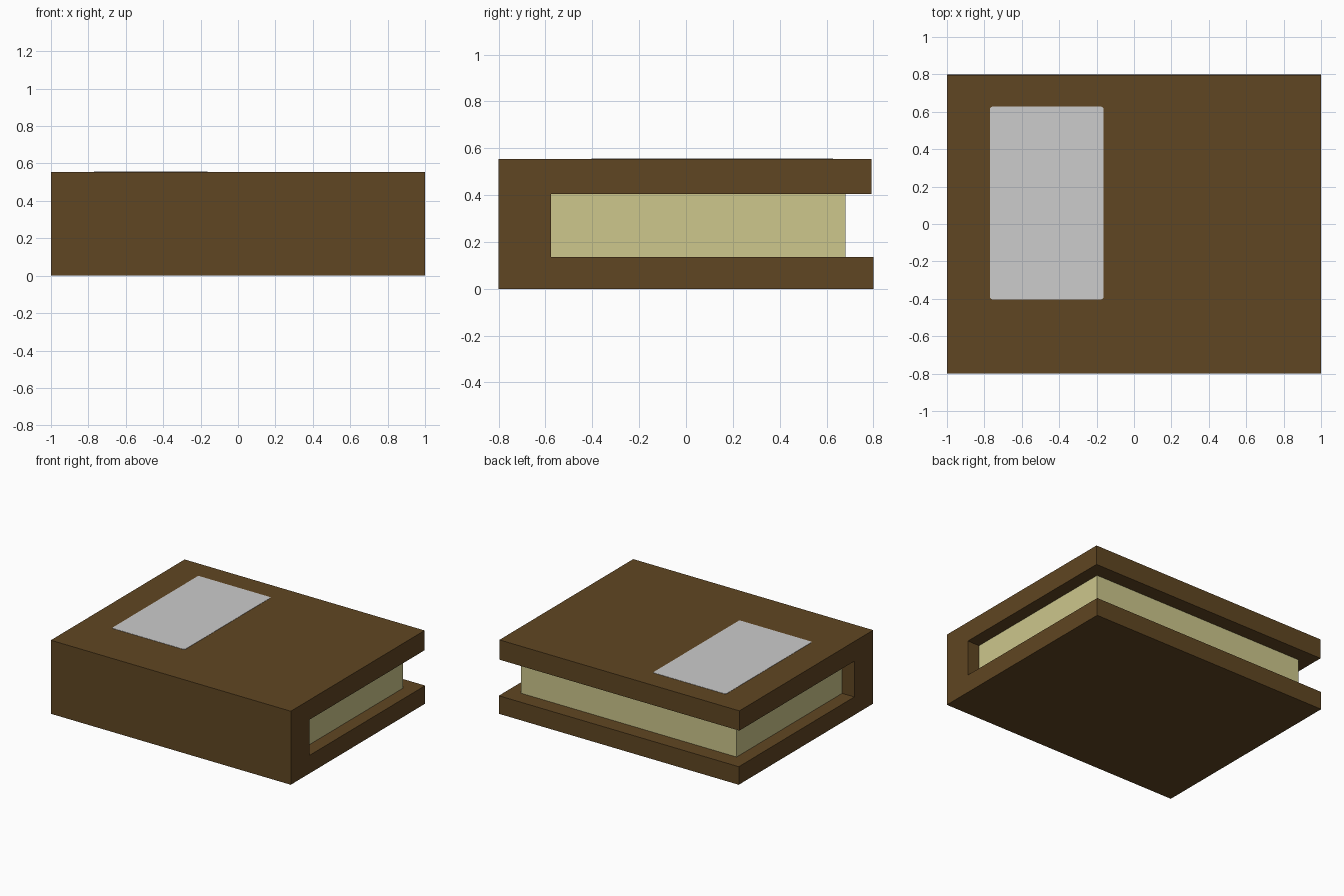
import bpy, math

if "Cube" in bpy.data.objects:
    bpy.data.objects.remove(bpy.data.objects["Cube"])


def material(name, rgb):
    m = bpy.data.materials.new(name)
    m.diffuse_color = (*rgb, 1)
    m.use_nodes = True
    m.node_tree.nodes["Principled BSDF"].inputs["Base Color"].default_value = m.diffuse_color
    return m


def prism(name, outline, axis, lo, hi, mat):
    """Extrude a 2D outline: axis 'x' takes (y, z) points, axis 'z' takes (x, y)."""
    n = len(outline)
    verts = [((t, a, b) if axis == 'x' else (a, b, t)) for t in (lo, hi) for a, b in outline]
    faces = [list(range(n))[::-1], list(range(n, 2 * n))]
    faces += [[i, (i + 1) % n, n + (i + 1) % n, n + i] for i in range(n)]
    mesh = bpy.data.meshes.new(name)
    mesh.from_pydata(verts, [], faces)
    mesh.materials.append(mat)
    obj = bpy.data.objects.new(name, mesh)
    bpy.context.collection.objects.link(obj)
    return obj


def rounded_rect(x0, x1, y0, y1, r, steps=3):
    pts = []
    for k, (cx, cy) in enumerate([(x1 - r, y1 - r), (x0 + r, y1 - r), (x0 + r, y0 + r), (x1 - r, y0 + r)]):
        for i in range(steps + 1):
            a = math.pi / 2 * (k + i / steps)
            pts.append((cx + r * math.cos(a), cy + r * math.sin(a)))
    return pts


brown = material("brown leather", (0.117, 0.061, 0.016))
cream = material("cream paper", (0.61, 0.57, 0.262))
grey = material("light grey", (0.604, 0.604, 0.604))

# Cover: C-shaped section of spine plus top and bottom boards
prism("cover", [(-0.8, 0), (0.8, 0), (0.8, 0.136), (-0.576, 0.136),
                (-0.576, 0.405), (0.793, 0.405), (0.793, 0.554), (-0.8, 0.554)],
      'x', -1, 1, brown)

# Page block, tucked slightly into the cover
prism("pages", [(-0.58, 0.132), (0.68, 0.132), (0.68, 0.409), (-0.58, 0.409)],
      'x', -0.898, 0.9, cream)

# Thin label plate on the top board
prism("label", rounded_rect(-0.77, -0.163, -0.403, 0.627, 0.012), 'z', 0.552, 0.556, grey)
